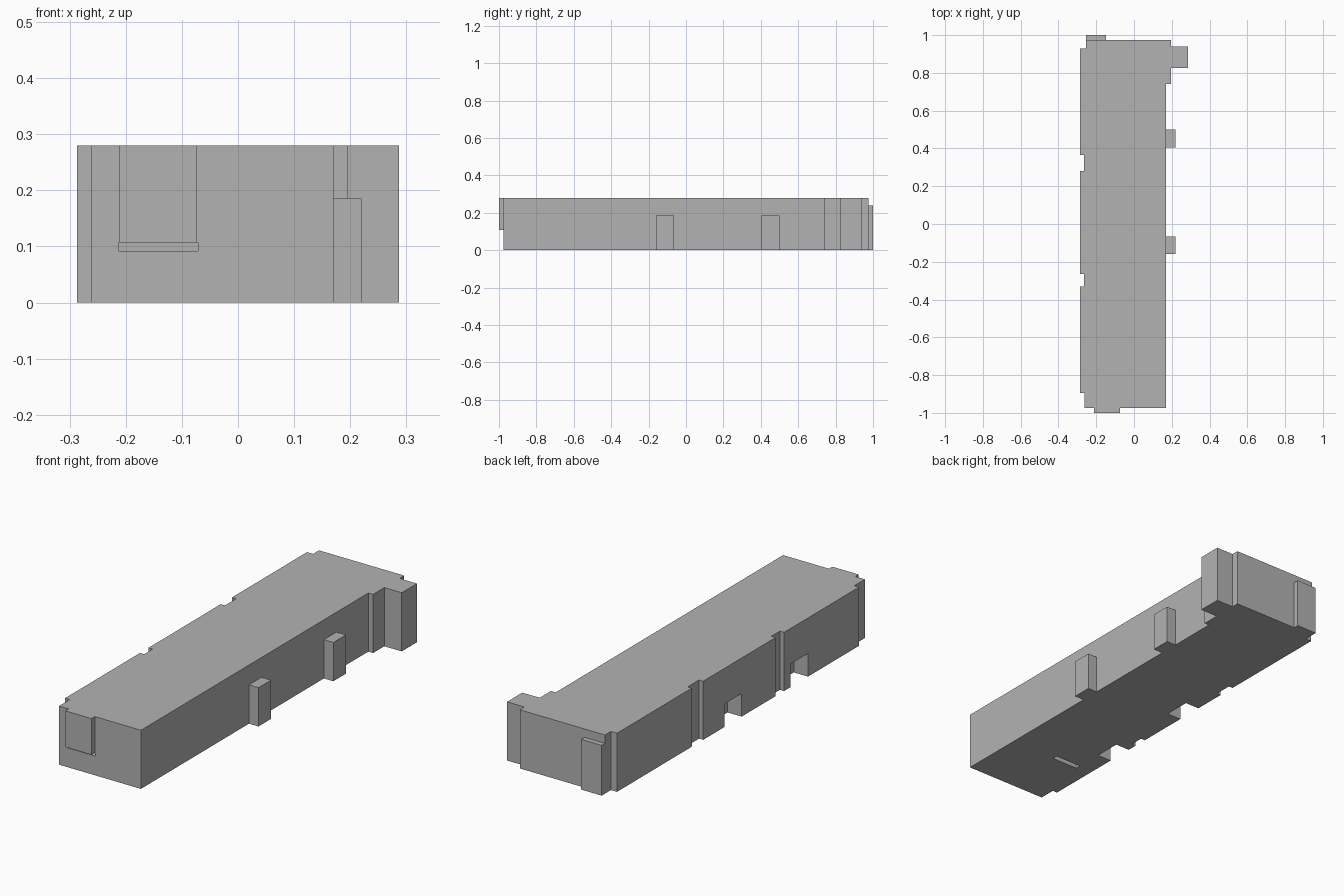
import bpy
import bmesh

cube = bpy.data.objects.get("Cube")
if cube:
    bpy.data.objects.remove(cube, do_unlink=True)

HEIGHT = 0.28

grey = bpy.data.materials.new("plain grey")
grey.use_nodes = True
grey.diffuse_color = (0.45, 0.45, 0.45, 1)
grey.node_tree.nodes["Principled BSDF"].inputs["Base Color"].default_value = grey.diffuse_color


def prism(name, outline, z0, z1):
    """Extrude a flat outline between two heights."""
    bm = bmesh.new()
    face = bm.faces.new([bm.verts.new((x, y, z0)) for x, y in outline])
    top = bmesh.ops.extrude_face_region(bm, geom=[face])["geom"]
    verts = [v for v in top if isinstance(v, bmesh.types.BMVert)]
    bmesh.ops.translate(bm, verts=verts, vec=(0, 0, z1 - z0))
    bmesh.ops.recalc_face_normals(bm, faces=bm.faces)
    mesh = bpy.data.meshes.new(name)
    bm.to_mesh(mesh)
    bm.free()
    mesh.materials.append(grey)
    obj = bpy.data.objects.new(name, mesh)
    bpy.context.scene.collection.objects.link(obj)
    return obj


def box(name, x0, x1, y0, y1, z0, z1):
    return prism(name, [(x0, y0), (x1, y0), (x1, y1), (x0, y1)], z0, z1)


def cut(target, cutter):
    mod = target.modifiers.new(cutter.name, "BOOLEAN")
    mod.object = cutter
    mod.operation = "DIFFERENCE"
    mod.solver = "EXACT"
    cutter.hide_render = True
    cutter.hide_set(True)


# Main block with stepped corners and a wider back end
left, right = -0.287, 0.17
body = prism("main_block", [
    (-0.262, -0.975), (right, -0.975), (right, 0.74), (0.195, 0.74),
    (0.195, 0.975), (-0.255, 0.975), (-0.255, 0.93), (left, 0.93),
    (left, -0.895), (-0.262, -0.895)], 0, HEIGHT)

# Full-height grooves on the -x side
for i, (y0, y1) in enumerate([(-0.33, -0.265), (0.28, 0.365)]):
    cut(body, box(f"groove_cutter_{i + 1}", -0.4, -0.265, y0, y1, -0.1, 0.4))

# Low doorway recesses on the -x side
for i, y in enumerate([-0.51, -0.01]):
    cut(body, box(f"doorway_cutter_{i + 1}", -0.4, left + 0.075, y, y + 0.13, -0.1, 0.11))

# Narrow slots below the front panel and in the underside
cut(body, box("front_slot_cutter", -0.213, -0.071, -1.1, -0.93, 0.092, 0.107))
cut(body, box("underside_slot_cutter", -0.21, -0.07, -0.665, -0.64, -0.1, 0.05))

# Raised panels on the two ends
box("front_panel", -0.212, -0.073, -1, -0.97, 0.107, HEIGHT)
box("back_panel", -0.255, -0.147, 0.97, 1, 0, 0.24)

# Buttresses and corner tower on the +x side
for i, y in enumerate([-0.16, 0.405]):
    box(f"buttress_{i + 1}", right - 0.01, 0.22, y, y + 0.095, 0, 0.185)
box("corner_tower", 0.185, 0.287, 0.825, 0.94, 0, HEIGHT)
